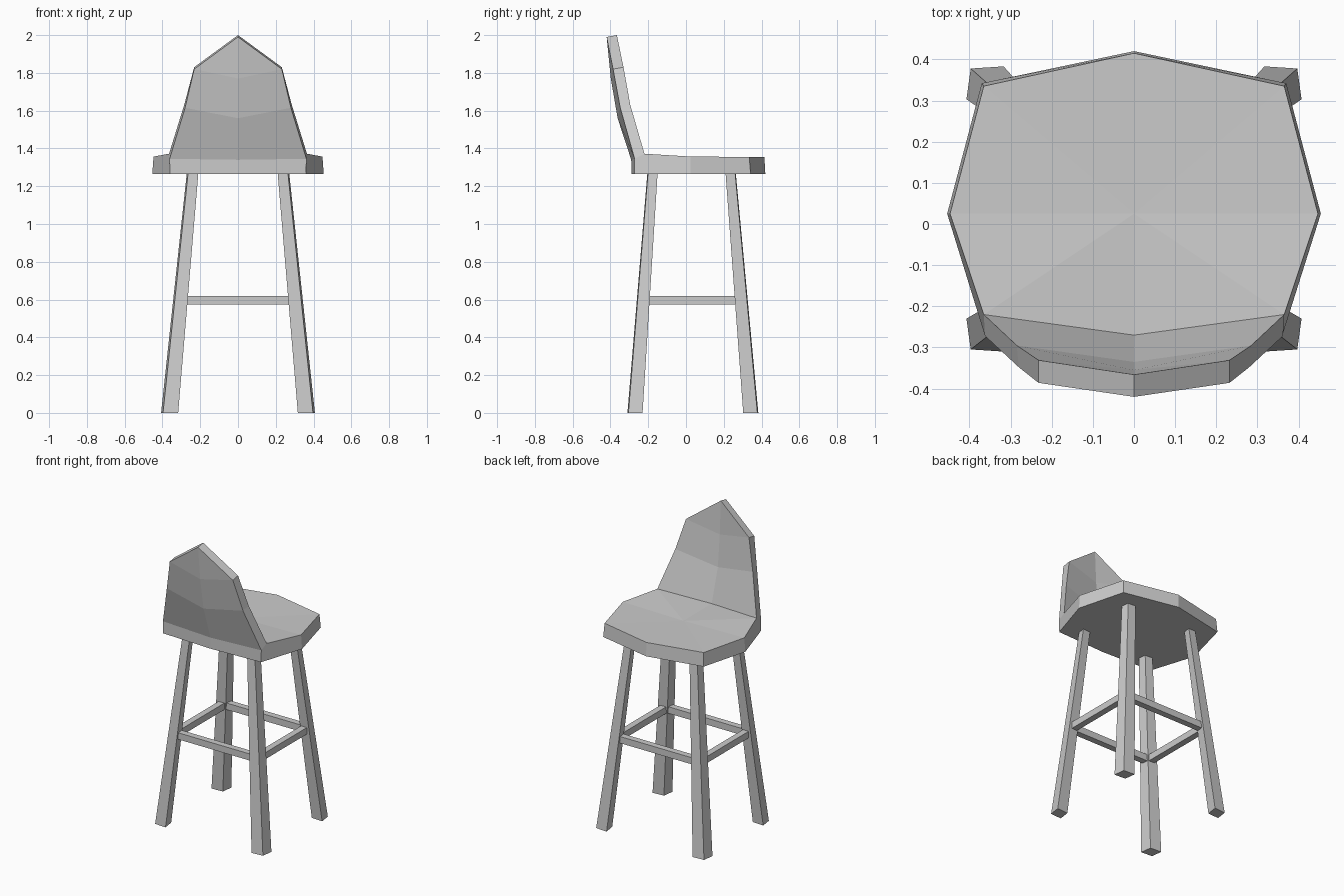
import bpy
import bmesh
from mathutils import Vector

if "Cube" in bpy.data.objects:
    bpy.data.objects.remove(bpy.data.objects["Cube"])


def make_object(name, build):
    bm = bmesh.new()
    build(bm)
    bmesh.ops.remove_doubles(bm, verts=bm.verts, dist=0.0005)
    bmesh.ops.recalc_face_normals(bm, faces=bm.faces)
    mesh = bpy.data.meshes.new(name)
    bm.to_mesh(mesh)
    bm.free()
    obj = bpy.data.objects.new(name, mesh)
    bpy.context.collection.objects.link(obj)
    return obj


def face(bm, *pts):
    bm.faces.new([bm.verts.new(p) for p in pts])


def strips(bm, a, b):
    for i in range(len(a) - 1):
        face(bm, a[i], a[i + 1], b[i + 1], b[i])


# Right half of the octagonal seat shell, mirrored with a modifier
seat_top = [(0, 0.415, 1.355), (0.365, 0.335, 1.355), (0.447, 0.025, 1.357),
            (0.365, -0.22, 1.372), (0, -0.27, 1.352)]
seat_base = [(0, 0.42, 1.265), (0.37, 0.342, 1.265), (0.454, 0.025, 1.265),
             (0.36, -0.272, 1.265), (0, -0.288, 1.265)]
seat_middle = (0, 0.025, 1.35)

# Backrest: edge and centre-line profiles of inner and outer surfaces
inner_edge = [seat_top[3], (0.285, -0.295, 1.63), (0.232, -0.331, 1.83)]
outer_edge = [(0.362, -0.272, 1.345), (0.28, -0.348, 1.615), (0.232, -0.386, 1.82)]
inner_mid = [seat_top[4], (0, -0.335, 1.57), (0, -0.355, 1.78)]
outer_mid = [(0, -0.29, 1.34), (0, -0.362, 1.56), (0, -0.398, 1.77)]
inner_tip, outer_tip = (0, -0.366, 2.0), (0, -0.42, 1.99)


def build_shell(bm):
    for i in range(4):
        face(bm, seat_top[i], seat_top[i + 1], seat_middle)
    strips(bm, seat_top[:3], seat_base[:3])
    face(bm, seat_top[2], seat_top[3], outer_edge[0], seat_base[3], seat_base[2])
    face(bm, outer_edge[0], outer_mid[0], seat_base[4], seat_base[3])
    face(bm, *seat_base)
    strips(bm, inner_edge, inner_mid)
    strips(bm, outer_edge, outer_mid)
    strips(bm, inner_edge, outer_edge)
    face(bm, inner_edge[2], inner_mid[2], inner_tip)
    face(bm, outer_edge[2], outer_mid[2], outer_tip)
    face(bm, inner_edge[2], outer_edge[2], outer_tip, inner_tip)


shell = make_object("seat_and_backrest", build_shell)
mirror = shell.modifiers.new("Mirror", 'MIRROR')
mirror.use_clip = True


# Tapered beam between two four-sided rings
def beam(name, ring_a, ring_b):
    def build(bm):
        strips(bm, ring_a + ring_a[:1], ring_b + ring_b[:1])
        face(bm, *ring_a)
        face(bm, *ring_b)
    return make_object(name, build)


def leg_ring(x, y, z, half, sx, sy):
    # Slightly twisted square, twist mirrored for each corner
    t = half * 0.13
    offs = [(-half - t, half), (half - t, half - t), (half + t, -half), (-half + t, -half + t)]
    return [Vector((x + sx * u, y + sy * v, z)) for u, v in offs]


# Four splayed legs
for sx, side in ((1, "right"), (-1, "left")):
    for sy, place, y0, y1 in ((1, "rear", 0.343, 0.236), (-1, "front", -0.27, -0.177)):
        beam(f"{place}_{side}_leg",
             leg_ring(sx * 0.362, y0, 0, 0.04, sx, sy),
             leg_ring(sx * 0.24, y1, 1.275, 0.027, sx, sy))


# Four footrest bars
def bar(name, a, b):
    a, b = Vector(a), Vector(b)
    d = (b - a).normalized()
    side, up = Vector((-d.y, d.x, 0)) * 0.021, Vector((0, 0, 0.022))
    offs = [side + up, side - up, -side - up, -side + up]
    beam(name, [a + o for o in offs], [b + o for o in offs])


z = 0.596
bar("front_footrest", (-0.3, -0.225, z), (0.3, -0.225, z))
bar("rear_footrest", (-0.3, 0.29, z), (0.3, 0.29, z))
for s, side in ((1, "right"), (-1, "left")):
    bar(f"{side}_footrest", (s * 0.304, -0.222, z), (s * 0.304, 0.288, z))
